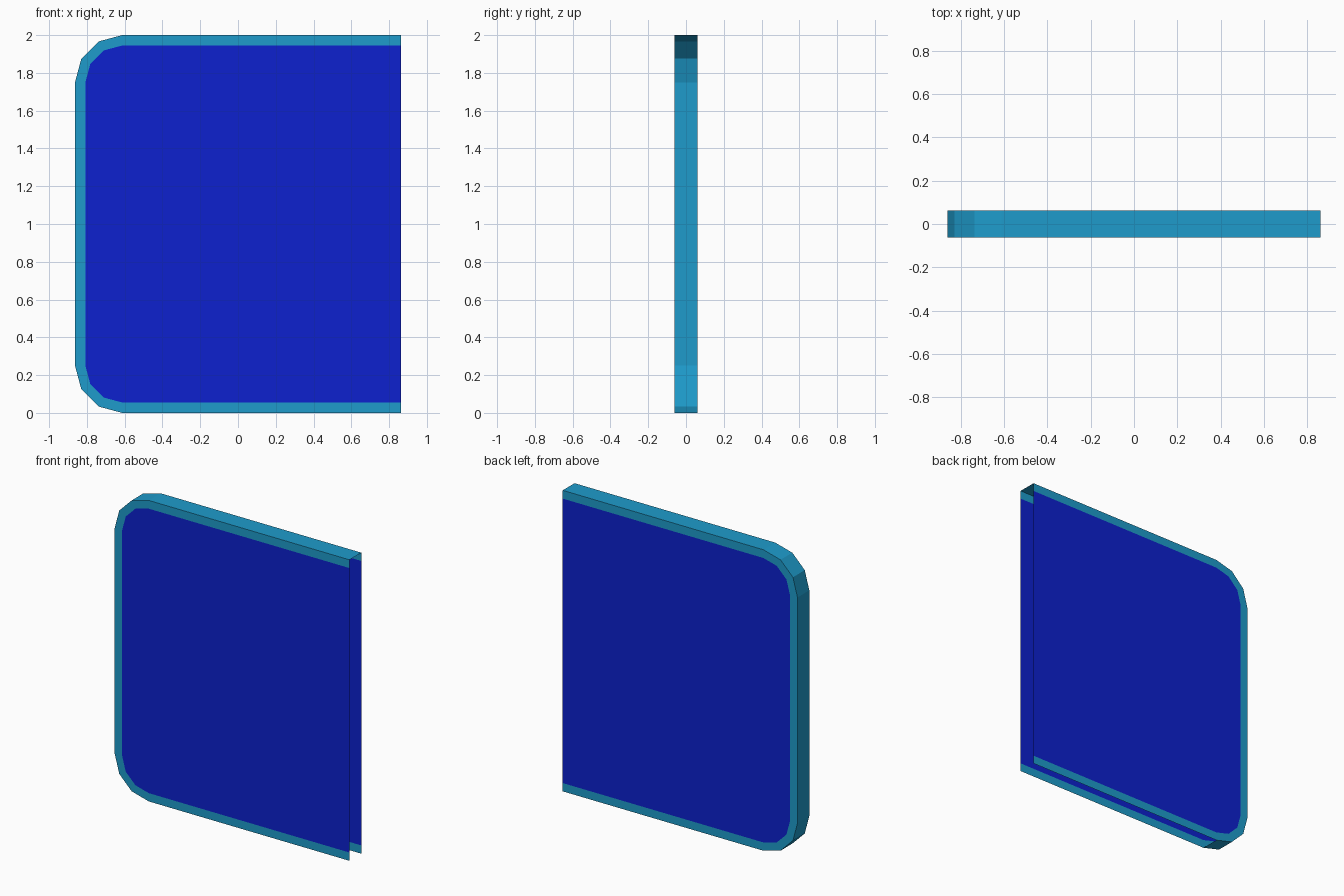
import bpy, bmesh
from math import cos, sin, radians

if "Cube" in bpy.data.objects:
    bpy.data.objects.remove(bpy.data.objects["Cube"])

R, RIM, HALF_T, END = 0.25, 0.055, 0.062, 0.863
CX, LOW, HIGH = -END + R, R, 2 - R      # corner arc centres


def material(name, color):
    m = bpy.data.materials.new(name)
    m.diffuse_color = color
    m.use_nodes = True
    m.node_tree.nodes["Principled BSDF"].inputs["Base Color"].default_value = m.diffuse_color
    return m


def outline(r):
    """Open profile from bottom right, round two corners, to top right."""
    low = [(CX + r * cos(radians(a)), LOW + r * sin(radians(a))) for a in range(270, 179, -30)]
    high = [(CX + r * cos(radians(a)), HIGH + r * sin(radians(a))) for a in range(180, 89, -30)]
    return [(END, LOW - r)] + low + high + [(END, HIGH + r)]


def finish(bm, name, mat):
    me = bpy.data.meshes.new(name)
    bm.to_mesh(me)
    bm.free()
    me.materials.append(mat)
    bpy.context.collection.objects.link(bpy.data.objects.new(name, me))


def loop(bm, pts, y):
    return [bm.verts.new((x, y, z)) for x, z in pts]


def strip(bm, a, b, start=0):
    for i in range(start, len(a) - 1):
        bm.faces.new((a[i], a[i + 1], b[i + 1], b[i]))


teal = material("rim_teal", (0.013, 0.33, 0.60, 1))
blue = material("panel_blue", (0.004, 0.015, 0.62, 1))

# Rim: front and back borders joined by the outer edge, open at the bottom and right
bm = bmesh.new()
outer_f, outer_b = loop(bm, outline(R), -HALF_T), loop(bm, outline(R), HALF_T)
inner_f, inner_b = loop(bm, outline(R - RIM), -HALF_T), loop(bm, outline(R - RIM), HALF_T)
strip(bm, outer_f, inner_f)
strip(bm, inner_b, outer_b)
strip(bm, outer_b, outer_f, start=1)
bmesh.ops.recalc_face_normals(bm, faces=bm.faces)
if sum(f.normal.y for f in bm.faces if f.calc_center_median().y < -0.05) > 0:
    bmesh.ops.reverse_faces(bm, faces=bm.faces)
finish(bm, "rim", teal)

# Front and back panels
for name, y in (("front_panel", -HALF_T), ("back_panel", HALF_T)):
    bm = bmesh.new()
    face = bm.faces.new(loop(bm, outline(R - RIM), y))
    face.normal_update()
    if face.normal.y * y < 0:
        face.normal_flip()
    finish(bm, name, blue)
